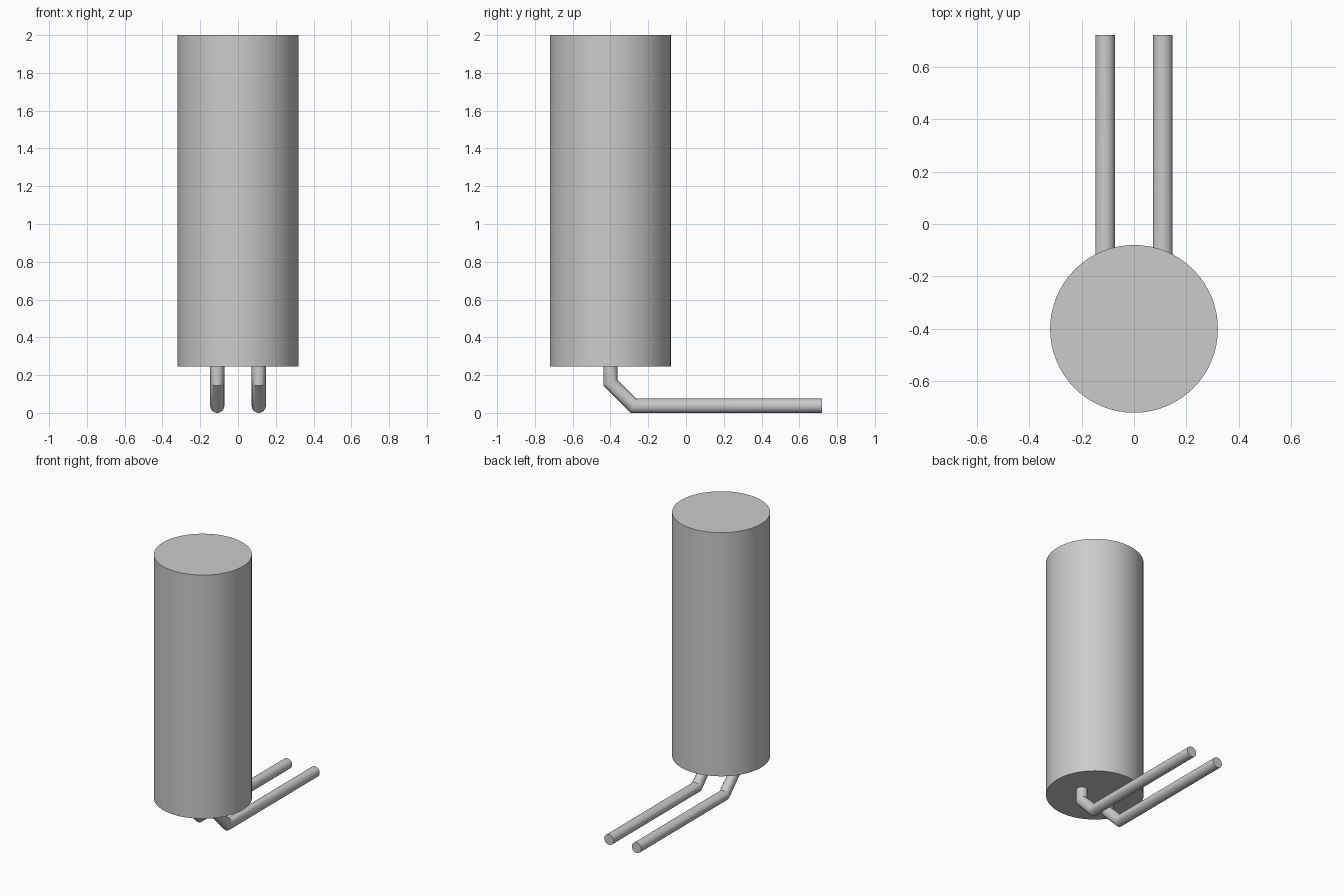
import bpy, bmesh, math
from mathutils import Vector

if "Cube" in bpy.data.objects:
    bpy.data.objects.remove(bpy.data.objects["Cube"])

grey = bpy.data.materials.new("plain grey")
grey.diffuse_color = (0.6, 0.6, 0.6, 1)
grey.use_nodes = True
grey.node_tree.nodes["Principled BSDF"].inputs["Base Color"].default_value = grey.diffuse_color


def finish(obj):
    # Smooth sides, sharp rims
    obj.data.materials.append(grey)
    bpy.ops.object.select_all(action='DESELECT')
    obj.select_set(True)
    bpy.context.view_layer.objects.active = obj
    bpy.ops.object.shade_smooth_by_angle(angle=math.radians(30))


def bent_rod(name, x, path, radius, sides=32):
    # Sweep a circle along a (y, z) path with mitred corners
    pts = [Vector((x, y, z)) for y, z in path]
    dirs = [(b - a).normalized() for a, b in zip(pts, pts[1:])]
    side = Vector((1, 0, 0))
    bm = bmesh.new()
    rings = []
    for i, p in enumerate(pts):
        d0, d1 = dirs[max(i - 1, 0)], dirs[min(i, len(dirs) - 1)]
        tangent = (d0 + d1).normalized()
        across = side.cross(tangent) / tangent.dot(d1)
        rings.append([bm.verts.new(p + radius * (math.cos(a) * side + math.sin(a) * across))
                      for a in (2 * math.pi * k / sides for k in range(sides))])
    for r0, r1 in zip(rings, rings[1:]):
        for k in range(sides):
            n = (k + 1) % sides
            bm.faces.new((r0[k], r0[n], r1[n], r1[k]))
    bm.faces.new(rings[0])
    bm.faces.new(rings[-1])
    bmesh.ops.recalc_face_normals(bm, faces=bm.faces)
    mesh = bpy.data.meshes.new(name)
    bm.to_mesh(mesh)
    bm.free()
    obj = bpy.data.objects.new(name, mesh)
    bpy.context.collection.objects.link(obj)
    finish(obj)


# Upright cylindrical can
bottom, top, centre_y = 0.245, 2.0, -0.4
bpy.ops.mesh.primitive_cylinder_add(vertices=64, radius=0.32, depth=top - bottom,
                                    location=(0, centre_y, (top + bottom) / 2))
can = bpy.context.object
can.name = "can_body"
finish(can)

# Two wire leads bent towards the back
r = 0.0375
lead_path = [(centre_y, bottom), (centre_y, 0.16), (centre_y + 0.1225, r), (0.72, r)]
for name, x in (("left_lead", -0.11), ("right_lead", 0.11)):
    bent_rod(name, x, lead_path, r)
